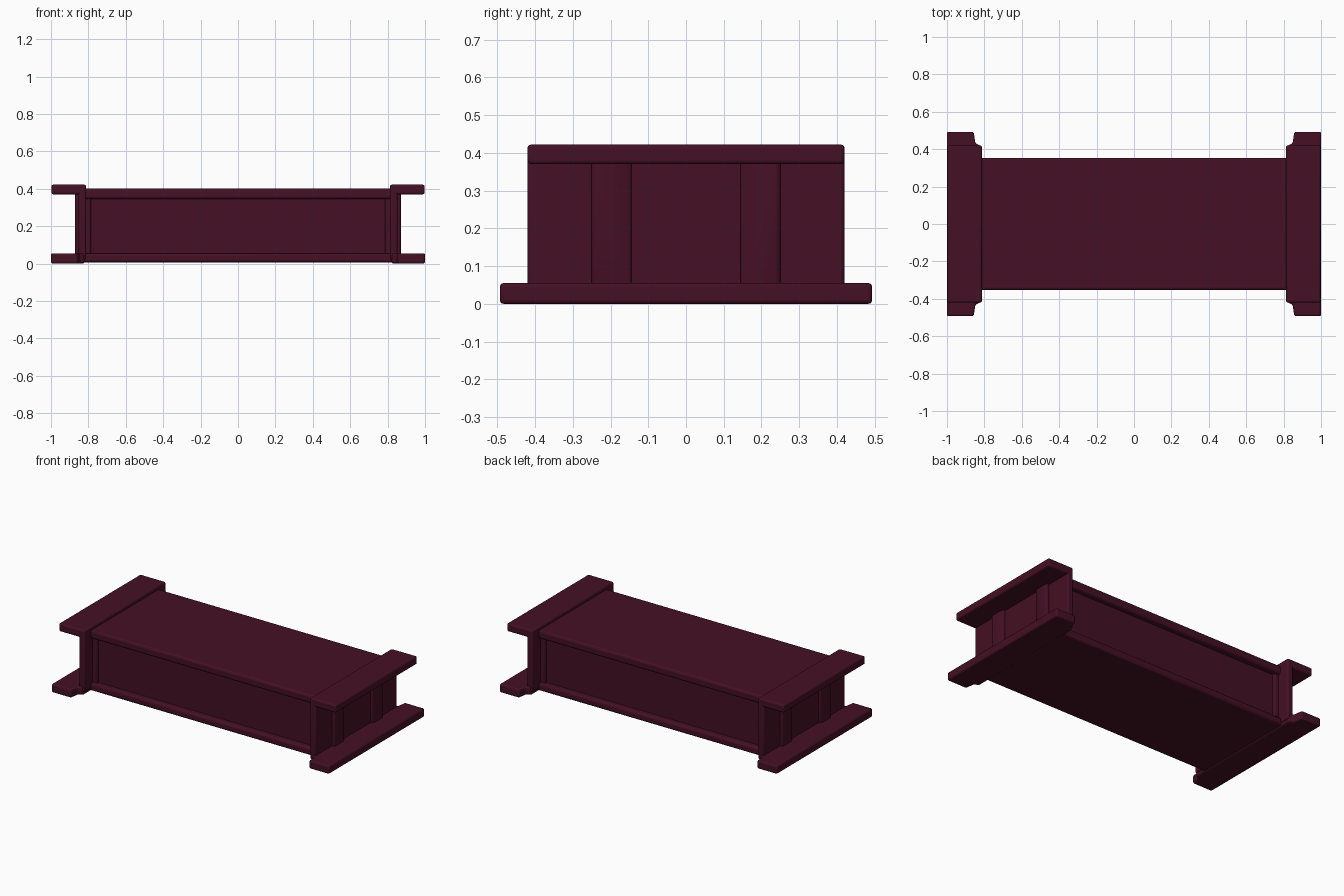
import bpy, bmesh

cube = bpy.data.objects.get("Cube")
if cube:
    bpy.data.objects.remove(cube, do_unlink=True)

maroon = bpy.data.materials.new("dark maroon")
maroon.use_nodes = True
COLOUR = (0.058, 0.005, 0.017, 1)
maroon.diffuse_color = COLOUR
maroon.node_tree.nodes["Principled BSDF"].inputs["Base Color"].default_value = COLOUR


def prism(name, outline, z0, z1, bevel=0.01, mirror=(False, False)):
    """Extrude an xy outline from z0 to z1, round its edges, mirror it about the centre."""
    bm = bmesh.new()
    face = bm.faces.new([bm.verts.new((x, y, z0)) for x, y in outline])
    top = bmesh.ops.extrude_face_region(bm, geom=[face])["geom"]
    for v in top:
        if isinstance(v, bmesh.types.BMVert):
            v.co.z = z1
    bmesh.ops.recalc_face_normals(bm, faces=bm.faces)
    mesh = bpy.data.meshes.new(name)
    bm.to_mesh(mesh)
    bm.free()
    mesh.materials.append(maroon)
    obj = bpy.data.objects.new(name, mesh)
    bpy.context.collection.objects.link(obj)
    if bevel:
        mod = obj.modifiers.new("rounded edges", "BEVEL")
        mod.width = bevel
        mod.segments = 3
    if any(mirror):
        mod = obj.modifiers.new("mirror", "MIRROR")
        mod.use_axis = (mirror[0], mirror[1], False)
        mod.use_mirror_merge = False
    bpy.ops.object.select_all(action="DESELECT")
    obj.select_set(True)
    bpy.context.view_layer.objects.active = obj
    bpy.ops.object.shade_smooth_by_angle(angle=0.7)
    return obj


def box(name, x, y, z, **options):
    return prism(name, [(x[0], y[0]), (x[1], y[0]), (x[1], y[1]), (x[0], y[1])],
                 *z, **options)


ENDS = (True, False)
CORNERS = (True, True)

# Long body: recessed core between two overhanging slabs
box("body_core", (-0.83, 0.83), (-0.315, 0.315), (0.02, 0.39), bevel=0)
box("top_slab", (-0.83, 0.83), (-0.353, 0.353), (0.345, 0.40), bevel=0.014)
box("bottom_slab", (-0.86, 0.86), (-0.353, 0.353), (0.006, 0.055), bevel=0.014)

# Narrow upright frame beside each side panel
box("panel_frame", (0.785, 0.83), (0.28, 0.335), (0.03, 0.37), mirror=CORNERS)

# End walls with a pair of raised upright bands
box("end_wall", (0.812, 0.853), (-0.42, 0.42), (0.02, 0.40), mirror=ENDS)
prism("end_band", [(0.84, 0.145), (0.865, 0.145), (0.872, 0.16),
                   (0.872, 0.24), (0.865, 0.25), (0.84, 0.25)],
      0.03, 0.39, bevel=0.004, mirror=CORNERS)

# Caps and wider feet that project past the end walls
box("end_cap", (0.812, 0.998), (-0.42, 0.42), (0.37, 0.422), mirror=ENDS)
half = [(1.0, 0.493), (0.857, 0.493), (0.848, 0.43), (0.82, 0.42)]
prism("end_foot", half + [(x, -y) for x, y in reversed(half)],
      0.0, 0.055, mirror=ENDS)
